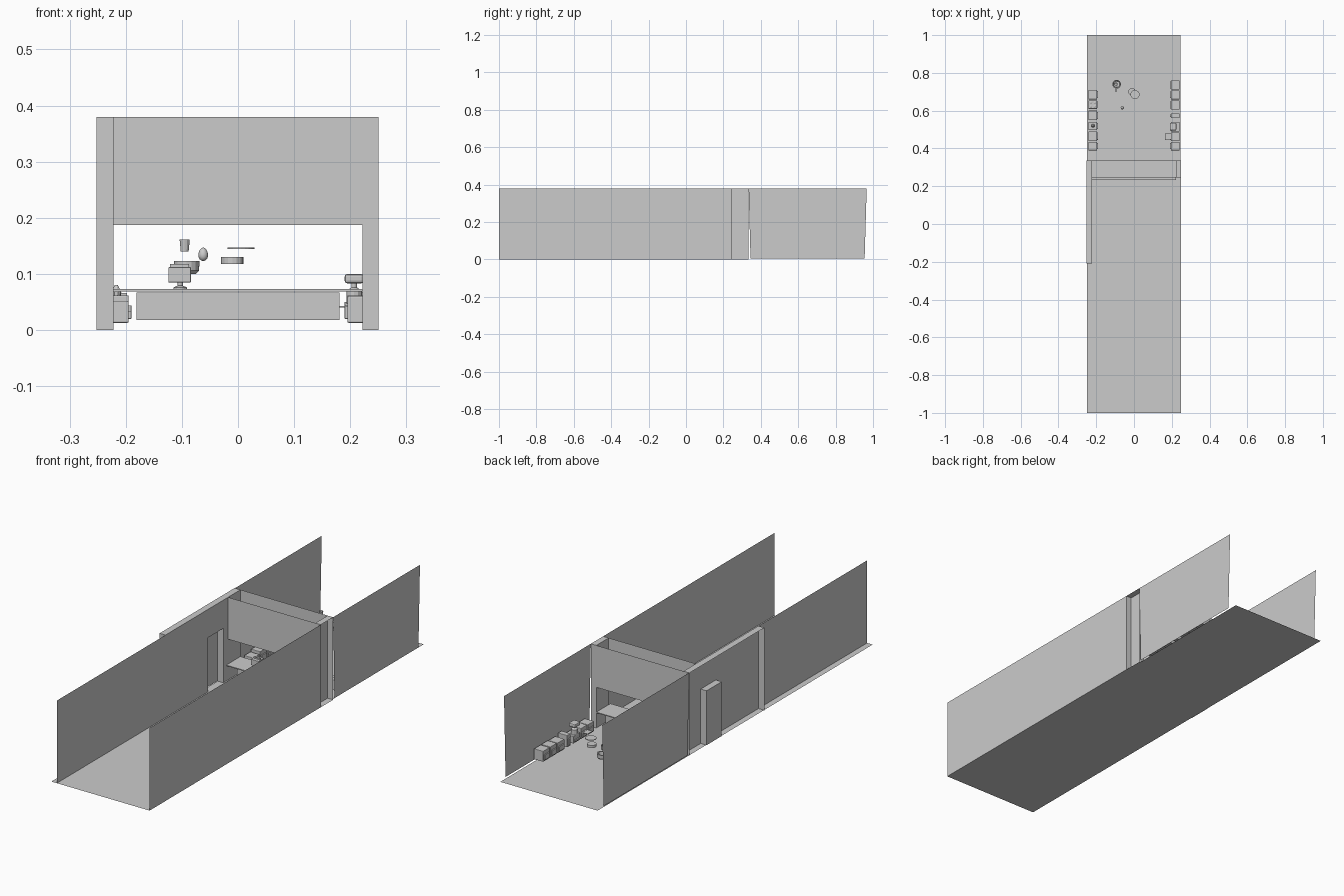
import bpy, bmesh, math
from mathutils import Vector

if "Cube" in bpy.data.objects:
    bpy.data.objects.remove(bpy.data.objects["Cube"])


def mesh_obj(name, bm):
    me = bpy.data.meshes.new(name)
    bm.to_mesh(me)
    bm.free()
    ob = bpy.data.objects.new(name, me)
    bpy.context.collection.objects.link(ob)
    return ob


def quads(name, *faces):
    """Sheet surfaces, each face given as corner points."""
    bm = bmesh.new()
    for f in faces:
        bm.faces.new([bm.verts.new(p) for p in f])
    bmesh.ops.remove_doubles(bm, verts=bm.verts, dist=1e-5)
    return mesh_obj(name, bm)


def wall_x(x, y0, y1, z0, z1):
    return [(x, y0, z0), (x, y1, z0), (x, y1, z1), (x, y0, z1)]


def wall_y(y, x0, x1, z0, z1):
    return [(x0, y, z0), (x1, y, z0), (x1, y, z1), (x0, y, z1)]


def flat(z, x0, x1, y0, y1):
    return [(x0, y0, z), (x1, y0, z), (x1, y1, z), (x0, y1, z)]


def box(name, x0, x1, y0, y1, z0, z1, bevel=0):
    bm = bmesh.new()
    bmesh.ops.create_cube(bm, size=1)
    for v in bm.verts:
        v.co = Vector(((x0 + x1) / 2 + v.co.x * (x1 - x0),
                       (y0 + y1) / 2 + v.co.y * (y1 - y0),
                       (z0 + z1) / 2 + v.co.z * (z1 - z0)))
    ob = mesh_obj(name, bm)
    if bevel:
        m = ob.modifiers.new("bevel", 'BEVEL')
        m.width, m.segments = bevel, 2
    return ob


def lathe(name, x, y, profile, n=16):
    """Round object from (radius, z) points."""
    bm = bmesh.new()
    rings = [[bm.verts.new((x + r * math.cos(2 * math.pi * i / n),
                            y + r * math.sin(2 * math.pi * i / n), z))
              for i in range(n)] for r, z in profile]
    for a, b in zip(rings, rings[1:]):
        for i in range(n):
            j = (i + 1) % n
            bm.faces.new((a[i], a[j], b[j], b[i]))
    bm.faces.new(rings[0][::-1])
    bm.faces.new(rings[-1])
    return mesh_obj(name, bm)


H, OPEN = 0.38, 0.187
YF, YB = 0.245, 0.335          # front and back faces of the partition
XI, XO = 0.222, 0.252          # inner and outer wall lines

# Floors
quads("front_floor", flat(0, -0.25, 0.25, -1, YB))
quads("kitchen_floor", flat(0, -0.25, 0.245, YB, 1))

# Front room walls; the left one has a door opening with a recess behind it
D0, D1, DZ, DX = 0.1, 0.21, 0.25, -0.252
quads("front_right_wall", wall_x(0.25, -1, YF, 0, H))
quads("front_left_wall", wall_x(-XI, -1, D0, 0, H), wall_x(-XI, D1, YB, 0, H),
      wall_x(-XI, D0, D1, DZ, H))
quads("door_recess", wall_x(DX, D0, D1, 0, DZ), wall_y(D0, DX, -XI, 0, DZ),
      wall_y(D1, DX, -XI, 0, DZ), flat(DZ, DX, -XI, D0, D1))
quads("left_wall_cap", flat(H, -XO, -XI, -0.21, YB), wall_y(-0.21, -XO, -XI, 0, H))

# Partition with serving hatch: headers, soffit and jambs
quads("front_header", wall_y(YF, -XI, XI, OPEN, H))
quads("back_header", wall_y(YB, -XI, XI, OPEN, H))
quads("hatch_soffit", flat(OPEN, -XI, XI, YF, YB))
quads("right_jamb", wall_y(YF, XI, 0.25, 0, H), wall_y(YB, XI, 0.25, 0, H),
      wall_x(XI, YF, YB, 0, H), flat(H, XI, 0.25, YF, YB))
quads("left_jamb", wall_y(YB, -XO, -XI, 0, H))

# Kitchen side walls, leaning slightly backwards
for s, side in ((-1, "left"), (1, "right")):
    x = 0.25 * s
    quads("kitchen_%s_wall" % side,
          [(x, 0.345, 0.004), (x, 0.955, 0.004), (x, 0.966, H), (x, YB, H)])

# Serving counter and its body
box("counter_top", -XI, XI, 0.232, YB, 0.069, 0.073)
box("counter_body", -0.181, 0.181, 0.25, 0.325, 0.018, 0.067)

# Cash register on the counter
lathe("register_foot", -0.103, 0.29, [(0.012, 0.073), (0.012, 0.076), (0.005, 0.079), (0.005, 0.086)], 12)
box("register_body", -0.124, -0.084, 0.27, 0.31, 0.085, 0.112, 0.001)
box("register_screen", -0.121, -0.087, 0.285, 0.291, 0.112, 0.118)

# Kitchen units along both sides
units = {"left": [(0.39, 0.435, 0.052), (0.44, 0.49, 0.062), (0.497, 0.54, 0.048),
                  (0.55, 0.6, 0.062), (0.61, 0.655, 0.056), (0.66, 0.71, 0.062)],
         "right": [(0.39, 0.435, 0.06), (0.44, 0.485, 0.062), (0.49, 0.54, 0.046),
                   (0.56, 0.585, 0.068), (0.605, 0.655, 0.06), (0.66, 0.707, 0.062),
                   (0.712, 0.76, 0.062)]}
for side, rows in units.items():
    s = -1 if side == "left" else 1
    for i, (y0, y1, top) in enumerate(rows):
        xs = sorted((s * 0.195, s * 0.242))
        box("%s_unit_%d" % (side, i), xs[0], xs[1], y0, y1, 0.013, top, 0.002)
        xs = sorted((s * 0.19, s * 0.196))
        box("%s_unit_door_%d" % (side, i), xs[0], xs[1], y0 + 0.006, y1 - 0.006,
            0.02, top - 0.018, 0.001)

# Left stove grate and burners
for i in range(4):
    y = 0.667 + i * 0.012
    box("grate_bar_%d" % i, -0.239, -0.198, y, y + 0.004, 0.062, 0.066)
for i in range(4):
    lathe("burner_%d" % i, -0.228 + 0.02 * (i % 2), 0.622 + 0.02 * (i // 2),
          [(0.007, 0.056), (0.007, 0.06), (0.003, 0.062)], 10)
lathe("jar", -0.217, 0.52, [(0.008, 0.048), (0.009, 0.068), (0.003, 0.08)], 10)

# Right mixer with stand, and pull-out shelf
lathe("mixer_stand", 0.207, 0.515, [(0.014, 0.046), (0.014, 0.07), (0.005, 0.076), (0.005, 0.084)], 12)
box("mixer_head", 0.19, 0.224, 0.495, 0.535, 0.083, 0.1, 0.005)
box("pull_out_shelf", 0.165, 0.195, 0.445, 0.48, 0.04, 0.043)

# Loose cooking items
lathe("pot", -0.0915, 0.74, [(0.016, 0.1), (0.022, 0.106), (0.023, 0.123), (0.018, 0.123), (0.016, 0.107)])
box("pot_handle", -0.098, -0.092, 0.7, 0.719, 0.114, 0.118)
lathe("cup", -0.095, 0.74, [(0.007, 0.14), (0.009, 0.161), (0.007, 0.161), (0.006, 0.143)], 12)
lathe("pan", -0.01, 0.7, [(0.02, 0.118), (0.02, 0.13)])
lathe("plate", 0.005, 0.685, [(0.024, 0.1445), (0.024, 0.147)], 20)
egg = lathe("egg", -0.062, 0.615,
            [(0.0085 * math.sin(a) * (1 + 0.12 * math.cos(a)) + 1e-4,
              0.135 - 0.012 * math.cos(a)) for a in [math.pi * k / 8 for k in range(9)]], 12)
egg.data.shade_smooth()
